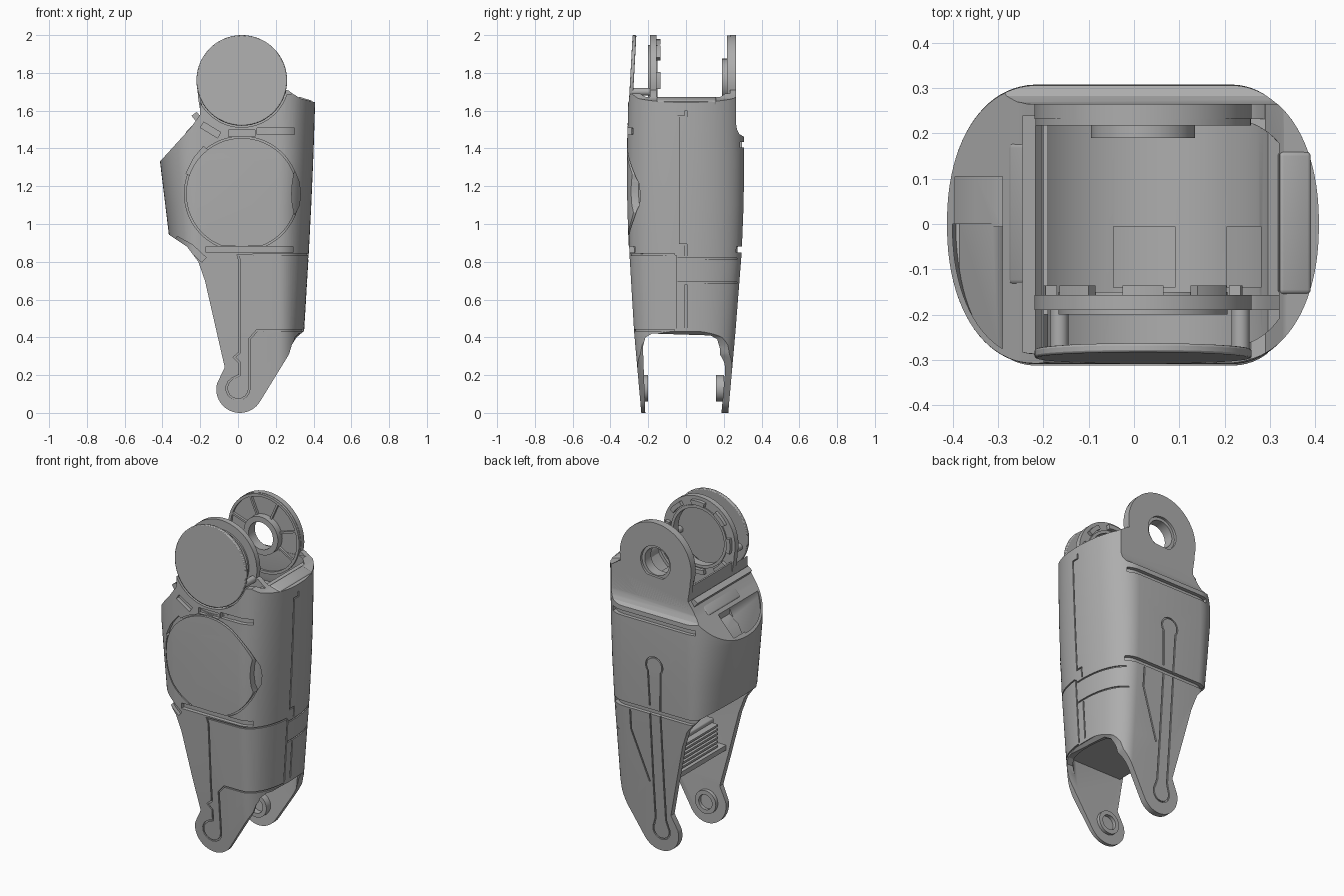
import bpy, bmesh, math
from mathutils import Matrix

cube = bpy.data.objects.get("Cube")
if cube:
    bpy.data.objects.remove(cube, do_unlink=True)

grey = bpy.data.materials.new("plain grey")
grey.use_nodes = True
GREY = (0.42, 0.42, 0.42, 1)
grey.diffuse_color = GREY
grey.node_tree.nodes["Principled BSDF"].inputs["Base Color"].default_value = GREY


def finish(name, bm):
    bmesh.ops.recalc_face_normals(bm, faces=bm.faces)
    mesh = bpy.data.meshes.new(name)
    bm.to_mesh(mesh)
    bm.free()
    mesh.materials.append(grey)
    obj = bpy.data.objects.new(name, mesh)
    bpy.context.collection.objects.link(obj)
    return obj


def prism(name, pts, axis, lo, hi):
    """Extrude an outline along x (points are y, z) or y (points are x, z)."""
    place = (lambda p, t: (t, *p)) if axis == "x" else (lambda p, t: (p[0], t, p[1]))
    bm = bmesh.new()
    a, b = ([bm.verts.new(place(p, t)) for p in pts] for t in (lo, hi))
    bm.faces.new(a)
    bm.faces.new(b)
    for i in range(len(pts)):
        j = (i + 1) % len(pts)
        bm.faces.new((a[i], a[j], b[j], b[i]))
    return finish(name, bm)


def arc(x, z, r, start, end, n=24):
    steps = [math.radians(start + (end - start) * i / n) for i in range(n + 1)]
    return [(x + r * math.cos(t), z + r * math.sin(t)) for t in steps]


def disc(name, x, z, r, lo, hi):
    return prism(name, arc(x, z, r, 0, 354, 59), "y", lo, hi)


def tube(name, x, z, outer, inner, lo, hi):
    bm = bmesh.new()
    corners = ((outer, lo), (outer, hi), (inner, hi), (inner, lo))
    loops = [[bm.verts.new((p[0], y, p[1])) for p in arc(x, z, r, 0, 354, 59)] for r, y in corners]
    for k in range(4):
        a, b = loops[k], loops[(k + 1) % 4]
        for i in range(60):
            j = (i + 1) % 60
            bm.faces.new((a[i], a[j], b[j], b[i]))
    return finish(name, bm)


def box(name, lo, hi, bevel=0.0, tilt=0.0):
    bm = bmesh.new()
    bmesh.ops.create_cube(bm, size=1)
    bmesh.ops.scale(bm, verts=bm.verts, vec=[h - l for l, h in zip(lo, hi)])
    if bevel:
        bmesh.ops.bevel(bm, geom=bm.edges[:], offset=bevel, segments=3, affect="EDGES", profile=0.5)
    mid = [(h + l) / 2 for l, h in zip(lo, hi)]
    bm.transform(Matrix.Translation(mid) @ Matrix.Rotation(tilt, 4, "Y"))
    return finish(name, bm)


def loft(name, rings, inset=0.0):
    """Stack of flat-fronted ovals: z, left, right, front, back."""
    flat = 0.21
    bm = bmesh.new()
    loops = []
    for z, left, right, front, back in rings:
        loop = []
        for i in range(88):
            t = math.tau * (i + 0.5) / 88
            c, s = math.cos(t), math.sin(t)
            reach = (right if c > 0 else -left) - inset - flat
            x = math.copysign(flat + reach * abs(c) ** 0.92, c)
            y = (back - inset if s > 0 else -front - inset) * math.copysign(abs(s) ** 0.92, s)
            loop.append(bm.verts.new((x, y, z)))
        loops.append(loop)
    for a, b in zip(loops, loops[1:]):
        for i in range(88):
            j = (i + 1) % 88
            bm.faces.new((a[i], a[j], b[j], b[i]))
    bm.faces.new(loops[0])
    bm.faces.new(loops[-1])
    return finish(name, bm)


def combine(obj, tool, op="DIFFERENCE"):
    mod = obj.modifiers.new("cut", "BOOLEAN")
    mod.operation, mod.object, mod.solver = op, tool, "EXACT"
    bpy.context.view_layer.objects.active = obj
    bpy.ops.object.modifier_apply(modifier=mod.name)
    bpy.data.objects.remove(tool, do_unlink=True)
    return obj


def ribbon(pts, width):
    """Outline of a strip of the given width along a path."""
    left, right = [], []
    for i, (u, v) in enumerate(pts):
        a, b = pts[max(i - 1, 0)], pts[min(i + 1, len(pts) - 1)]
        d1 = math.atan2(v - a[1], u - a[0]) if i else None
        d2 = math.atan2(b[1] - v, b[0] - u) if i < len(pts) - 1 else d1
        d1 = d2 if d1 is None else d1
        half = (d2 - d1 + math.pi) % math.tau - math.pi
        n = d1 + half / 2 + math.pi / 2
        w = width / 2 / max(math.cos(half / 2), 0.5)
        left.append((u + w * math.cos(n), v + w * math.sin(n)))
        right.append((u - w * math.cos(n), v - w * math.sin(n)))
    return left + right[::-1]


# Main shell outline
RINGS = [(-0.1, -0.34, 0.325, -0.228, 0.215), (0.43, -0.35, 0.35, -0.275, 0.262),
         (0.85, -0.355, 0.375, -0.3, 0.295), (1.1, -0.385, 0.388, -0.308, 0.305),
         (1.33, -0.413, 0.398, -0.31, 0.308), (1.5, -0.413, 0.404, -0.309, 0.306),
         (1.7, -0.413, 0.41, -0.305, 0.304), (2.1, -0.413, 0.41, -0.29, 0.3)]
shell = loft("main_shell", RINGS)
side = arc(0.01, 0.125, 0.125, 165, 328) + [
    (0.27, 0.31), (0.285, 0.36), (0.31, 0.4), (0.345, 0.43), (0.5, 0.43), (0.5, 1.645), (0.405, 1.645),
    (0.33, 1.665), (0.29, 1.69), (-0.2, 1.66), (-0.2, 1.58), (-0.25, 1.51), (-0.45, 1.29), (-0.45, 1.0),
    (-0.36, 0.94), (-0.27, 0.88), (-0.21, 0.8), (-0.175, 0.7), (-0.07, 0.24)]
combine(shell, prism("outline", side, "y", -0.6, 0.6), "INTERSECT")

# Hollow inside, leg arch, rear step and front cap recess
inner = [(z, l, r, f, b if z < 1.45 else 0.266) for z, l, r, f, b in RINGS]
hollow = loft("hollow", inner, 0.036)
combine(hollow, prism("limit", [(-0.6, -0.2), (0.6, -0.2), (0.6, 1.42), (0.32, 1.5), (0.32, 2.2), (-0.19, 2.2),
                               (-0.19, 1.45), (-0.29, 1.32), (-0.37, 1.18), (-0.6, 1.18)], "y", -0.6, 0.6), "INTERSECT")
combine(shell, hollow)
combine(shell, prism("arch", [(-0.212, -0.1), (-0.228, 0.35), (-0.215, 0.4), (-0.18, 0.42), (0.13, 0.41),
                             (0.165, 0.39), (0.18, 0.34), (0.19, -0.1)], "x", -0.7, 0.7))
combine(shell, prism("step", [(0.265, 2.2), (0.265, 1.53), (0.27, 1.5), (0.283, 1.475),
                             (0.32, 1.455), (0.6, 1.45), (0.6, 2.2)], "x", -0.7, 0.7))
combine(shell, disc("cap_recess", 0.02, 1.762, 0.25, -0.5, -0.2))

# Curved saddle between the ears, with two shallow pockets
saddle = prism("saddle", arc(0.02, 1.76, 0.29, 215, 342) + arc(0.02, 1.76, 0.325, 342, 215), "y", -0.29, 0.24)
combine(saddle, loft("saddle_trim", inner, 0.02), "INTERSECT")
for lo, hi in ((-0.045, 0.09), (0.205, 0.28)):
    pocket = disc("pocket", 0.02, 1.76, 0.308, -0.14, -0.005)
    combine(pocket, box("pocket_trim", (lo, -0.5, 1.3), (hi, 0.5, 1.72)), "INTERSECT")
    combine(saddle, pocket)

# Recesses in the sloping shoulder
front_dip = prism("dip", [(-0.42, 1.26), (-0.385, 1.27), (-0.29, 1.46), (-0.29, 1.7), (-0.42, 1.7)], "y", -0.4, 0)
combine(front_dip, loft("rim", RINGS, 0.012), "INTERSECT")
combine(shell, front_dip)
combine(shell, prism("dip", [(-0.395, 1.3), (-0.35, 1.39), (-0.29, 1.43), (-0.29, 1.7), (-0.395, 1.7)], "y", -0.005, 0.105))


def engrave(tool, depth):
    combine(tool, loft("core", RINGS, depth))
    combine(shell, tool)


# Strap slots on both faces
for pts in ([(0.1, 1.49), (0.3, 1.49)], [(-0.05, 1.48), (0.09, 1.48)], [(-0.17, 0.865), (0.29, 0.865)],
            [(-0.33, 0.92), (-0.25, 0.875), (-0.18, 0.81)], [(-0.19, 1.525), (-0.1, 1.47)],
            [(-0.26, 1.26), (-0.22, 1.34), (-0.17, 1.4)]):
    engrave(prism("slot", ribbon(pts, 0.034), "y", -0.6, 0), 0.024)
for z in (0.865, 1.42):
    engrave(prism("slot", ribbon([(-0.27, z), (0.29, z)], 0.03), "y", 0, 0.6), 0.022)

# Panel seams on the front, back and side
SEAM = 0.008
front_seam = [(0.45, 0.84), (0.0, 0.835), (0.01, 0.8), (0.01, 0.32), (-0.02, 0.295), (0.01, 0.265), (0.01, 0.2)]
front_seam += arc(0.0, 0.13, 0.06, 120, 360, 10) + [(0.06, 0.39), (0.1, 0.436), (0.45, 0.438)]
engrave(prism("seam", ribbon(front_seam, SEAM), "y", -0.6, -0.06), SEAM)
back_seam = [(0.035, 0.9)] + arc(0.0, 1.15, 0.055, -40, 220, 14) + [(-0.035, 0.9), (-0.035, 0.2)]
back_seam += arc(0.0, 0.13, 0.055, 150, 390, 12) + [(0.035, 0.2), (0.035, 0.88)]
engrave(prism("seam", ribbon(back_seam, SEAM), "y", 0, 0.6), SEAM)
engrave(prism("seam", ribbon([(0.17, 0.84), (0.17, 0.72), (0.06, 0.42)], SEAM), "y", 0, 0.6), SEAM)
for pts in ([(0, 1.6), (0, 1.57), (-0.04, 1.57), (-0.04, 0.89), (0, 0.89), (0, 0.83)],
            [(-0.055, 0.833), (-0.055, 0.447)], [(-0.045, 0.815), (0.27, 0.815)],
            [(-0.045, 0.69), (0.27, 0.69)], [(0, 0.68), (0, 0.45)]):
    engrave(prism("seam", ribbon(pts, SEAM), "x", 0.1, 0.6), SEAM)

# Large round cover on the front, following the shell, with a side grip
engrave(tube("groove", 0.02, 1.16, 0.304, 0.28, -0.6, 0), 0.012)
cover = disc("front_cover", 0.02, 1.16, 0.295, -0.4, -0.2)
combine(cover, loft("cover_face", RINGS, -0.003), "INTERSECT")
combine(cover, loft("cover_back", RINGS, 0.03))
combine(cover, box("flat", (-0.4, -0.5, 0.8), (0.4, 0, 0.885)))
grip = [(0.3, 1.05), (0.325, 1.1), (0.33, 1.16), (0.325, 1.22), (0.3, 1.28), (0.288, 1.22), (0.284, 1.16), (0.288, 1.1)]
engrave(prism("grip", grip, "y", -0.6, 0), 0.028)
combine(cover, prism("grip", grip, "y", -0.6, 0))

# Upper ears
def ear(name, lo, hi, base, hole):
    pts = arc(0.02, 1.76, 0.24, -12, 192, 48)
    pts += [(-0.21, 1.66), (-0.2, 1.6), (-0.2, base), (0.33, base), (0.33, 1.66), (0.295, 1.685), (0.27, 1.705)]
    plate = prism(name, pts, "y", lo, hi)
    combine(plate, loft("trim", RINGS, 0.004), "INTERSECT")
    return combine(plate, disc("bore", 0.02, 1.76, hole, -0.6, 0.6))


ear("rear_ear", 0.232, 0.265, 1.5, 0.1)
tube("rear_ear_boss", 0.02, 1.76, 0.115, 0.082, 0.19, 0.25)
tube("rear_ear_rim", 0.02, 1.76, 0.238, 0.222, 0.218, 0.24)
for k in range(6):
    t = math.radians(-30 + 48 * k)
    path = [(0.02 + r * math.cos(t), 1.76 + r * math.sin(t)) for r in (0.11, 0.23)]
    prism("rear_ear_rib", ribbon(path, 0.012), "y", 0.218, 0.24)
ear("front_ear", -0.19, -0.157, 1.4, 0.175)
tube("front_ear_lip", 0.02, 1.76, 0.187, 0.17, -0.2, -0.15)
for k in range(8):
    pad = arc(0.02, 1.76, 0.207, 45 * k - 12, 45 * k + 12, 6)
    prism("front_ear_pad", ribbon(pad, 0.026), "y", -0.16, -0.136)

# Round cap ahead of the front ear, leaning back slightly
cap = disc("front_cap", 0, 0, 0.24, -0.01, 0.01)
cap.rotation_euler.x = -0.055
cap.location = (0.02, -0.286, 1.76)
bevel = cap.modifiers.new("edge", "BEVEL")
bevel.width, bevel.segments = 0.005, 2
for x in (-0.165, 0.235):
    disc("cap_post", x, 1.7, 0.02, -0.285, -0.18)

# Tabs around the top opening
box("left_tab", (-0.275, -0.135, 1.472), (-0.17, 0.18, 1.53), 0.012, -0.8)
box("right_tab", (0.31, -0.155, 1.6), (0.385, 0.16, 1.665), 0.01, 0.3)

# Knee pivots
for name, lo, hi in (("front_knee_boss", -0.235, -0.2), ("rear_knee_boss", 0.158, 0.2)):
    tube(name, 0.01, 0.13, 0.07, 0.045, lo, hi)

# Lower floor and ribbed drive block
floor = loft("lower_floor", [(0.46, -0.34, 0.345, -0.27, 0.26), (0.49, -0.34, 0.347, -0.272, 0.262)], 0.01)
combine(floor, box("trim", (-0.6, -0.6, 0.3), (-0.1, 0.6, 0.7)))
box("drive_block", (-0.05, -0.2, 0.48), (0.28, 0.2, 0.66), 0.01)
for k in range(6):
    box("drive_rib", (-0.09, -0.18, 0.5 + 0.025 * k), (-0.04, 0.18, 0.512 + 0.025 * k))

# Smooth shading with sharp edges kept
bpy.ops.object.select_all(action="DESELECT")
for obj in bpy.context.scene.objects:
    if obj.type == "MESH":
        obj.select_set(True)
        bpy.context.view_layer.objects.active = obj
bpy.ops.object.shade_smooth_by_angle(angle=math.radians(30))
